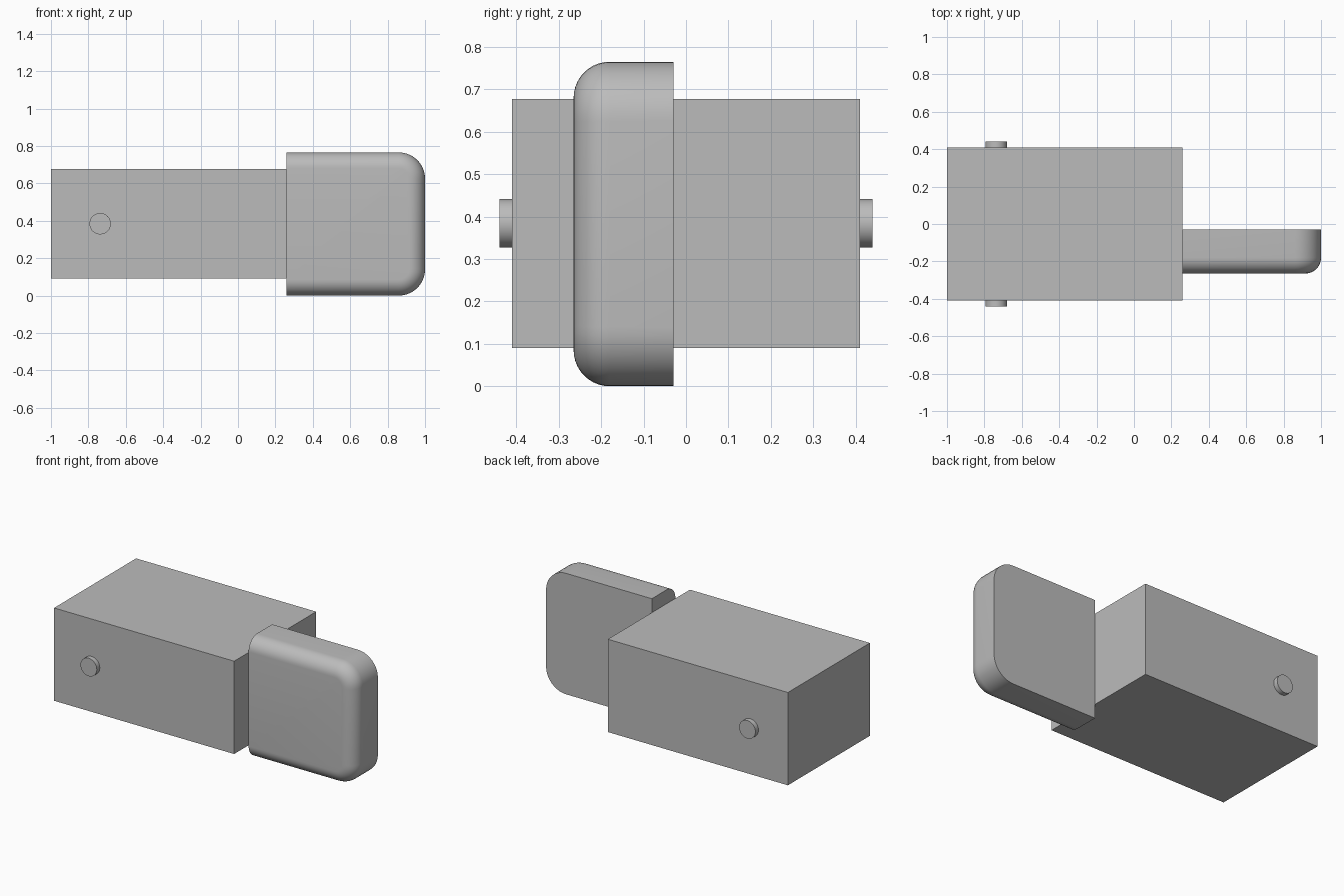
import bpy, bmesh
from math import radians
from mathutils import Matrix, Vector

if "Cube" in bpy.data.objects:
    bpy.data.objects.remove(bpy.data.objects["Cube"], do_unlink=True)

grey = bpy.data.materials.new("plain grey")
grey.use_nodes = True
COLOUR = (0.5, 0.5, 0.5, 1)
grey.diffuse_color = COLOUR
grey.node_tree.nodes["Principled BSDF"].inputs["Base Color"].default_value = COLOUR


def box(bm, low, high):
    low, high = Vector(low), Vector(high)
    place = Matrix.Translation((low + high) / 2) @ Matrix.Diagonal((high - low).to_4d())
    bmesh.ops.create_cube(bm, size=1, matrix=place)


def finish(bm, name, smooth=False):
    mesh = bpy.data.meshes.new(name)
    bm.to_mesh(mesh)
    bm.free()
    mesh.materials.append(grey)
    obj = bpy.data.objects.new(name, mesh)
    bpy.context.collection.objects.link(obj)
    if smooth:
        bpy.ops.object.select_all(action="DESELECT")
        obj.select_set(True)
        bpy.context.view_layer.objects.active = obj
        bpy.ops.object.shade_smooth_by_angle(angle=radians(35))


def round_edges(bm, edges, radius):
    bmesh.ops.bevel(bm, geom=edges, offset=radius, offset_type="OFFSET",
                    segments=10, profile=0.5, affect="EDGES")


# Main block
bm = bmesh.new()
box(bm, (-1, -0.41, 0.09), (0.26, 0.41, 0.677))
finish(bm, "body_block")

# Paddle: rounded outer corners, then a rounded front rim
X0, X1, FRONT, BACK = 0.26, 1.0, -0.265, -0.03
bm = bmesh.new()
box(bm, (X0, FRONT, 0), (X1, BACK, 0.765))
round_edges(bm, [e for e in bm.edges
                 if all(abs(v.co.x - X1) < 1e-4 for v in e.verts)
                 and abs(e.verts[0].co.z - e.verts[1].co.z) < 1e-4], 0.14)
round_edges(bm, [e for e in bm.edges
                 if all(abs(v.co.y - FRONT) < 1e-4 for v in e.verts)
                 and not all(abs(v.co.x - X0) < 1e-4 for v in e.verts)], 0.085)
finish(bm, "paddle", smooth=True)

# Pivot pins on both sides of the block
for name, side in (("front_pin", -1), ("back_pin", 1)):
    bm = bmesh.new()
    bmesh.ops.create_cone(
        bm, cap_ends=True, segments=48, radius1=0.057, radius2=0.057, depth=0.05,
        matrix=Matrix.Translation((-0.737, side * 0.415, 0.384))
        @ Matrix.Rotation(radians(90), 4, "X"))
    finish(bm, name, smooth=True)
